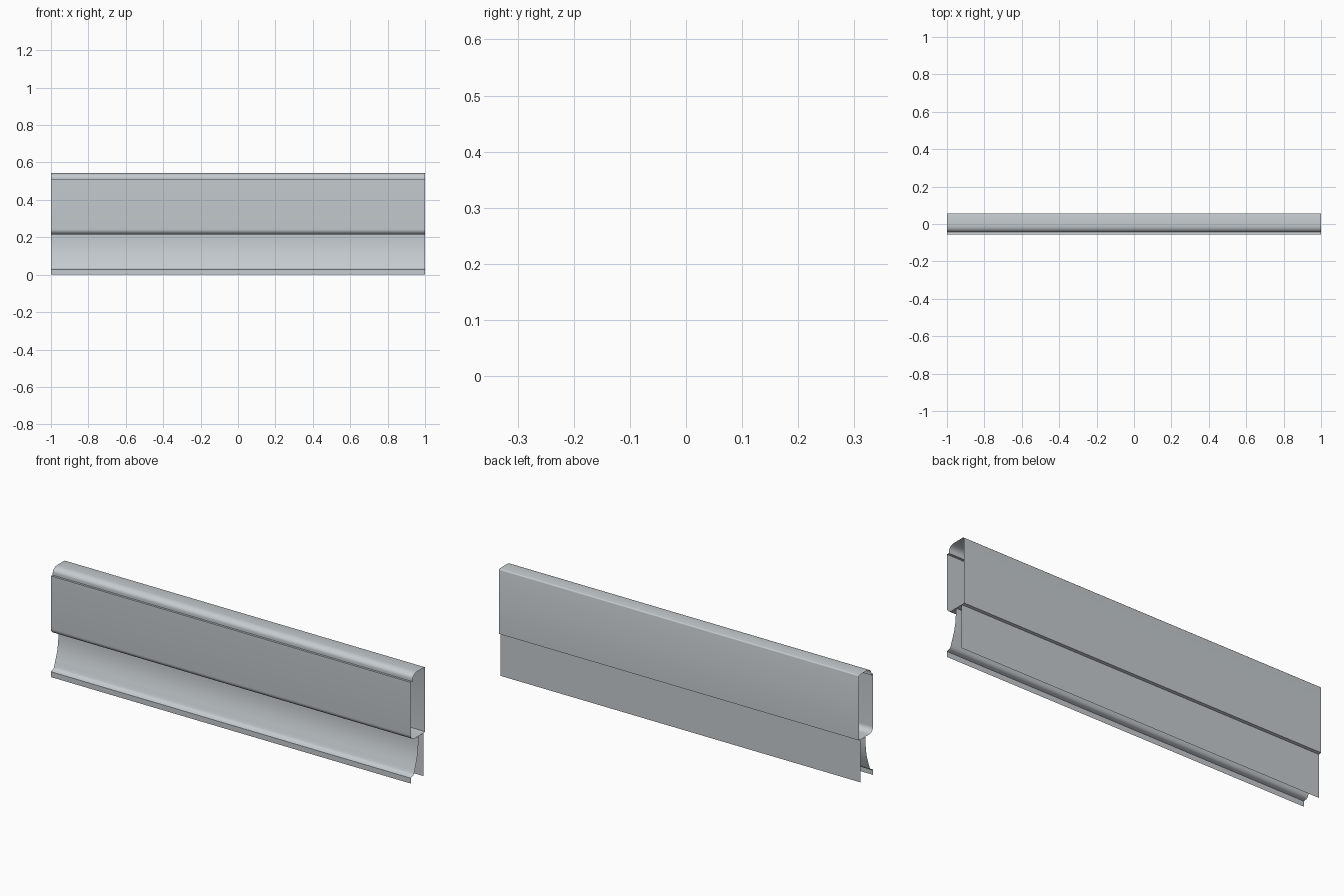
import bpy, bmesh, math

if "Cube" in bpy.data.objects:
    bpy.data.objects.remove(bpy.data.objects["Cube"])

steel = bpy.data.materials.new("light_grey_steel")
steel.diffuse_color = (0.56, 0.60, 0.63, 1)
steel.use_nodes = True
steel.node_tree.nodes["Principled BSDF"].inputs["Base Color"].default_value = steel.diffuse_color


def arc(cy, cz, ry, rz, a0, a1, n=8):
    """Points (y, z) on an elliptical arc, angles in degrees."""
    return [(cy + ry * math.cos(math.radians(a0 + (a1 - a0) * i / n)),
             cz + rz * math.sin(math.radians(a0 + (a1 - a0) * i / n)))
            for i in range(n + 1)]


def sheet(name, profile):
    """Thin open sheet: a (y, z) profile swept along x from -1 to 1."""
    bm = bmesh.new()
    rows = [[bm.verts.new((x, y, z)) for x in (-1, 1)] for y, z in profile]
    for a, b in zip(rows, rows[1:]):
        bm.faces.new((a[0], a[1], b[1], b[0]))
    mesh = bpy.data.meshes.new(name)
    bm.to_mesh(mesh)
    bm.free()
    mesh.materials.append(steel)
    ob = bpy.data.objects.new(name, mesh)
    bpy.context.collection.objects.link(ob)
    bpy.ops.object.select_all(action='DESELECT')
    ob.select_set(True)
    bpy.context.view_layer.objects.active = ob
    bpy.ops.object.shade_smooth_by_angle(angle=math.radians(35))
    return ob


# upper front panel with its rolled lower edge, running back as a shelf
sheet("upper_front_panel",
      [(0.042, 0.215), (0.0, 0.215)]
      + arc(-0.027, 0.243, 0.03, 0.028, 270, 180)
      + [(-0.057, 0.508), (-0.042, 0.506)])

# rounded top cap that folds down into the upper back panel
sheet("top_cap_and_back_panel",
      [(-0.042, 0.506)]
      + arc(-0.007, 0.518, 0.035, 0.025, 180, 90)
      + arc(0.051, 0.537, 0.006, 0.006, 90, 0, 3)
      + [(0.057, 0.217), (0.042, 0.215)])

# lower back panel, set in from the upper one
sheet("lower_back_panel", [(0.042, 0.215), (0.042, 0.0)])

# lower front skin: hollow sweep ending in a flared lip
sheet("lower_front_skin",
      [(0.003, 0.215), (0.003, 0.18), (0.0, 0.145), (-0.007, 0.11),
       (-0.017, 0.08), (-0.027, 0.053), (-0.031, 0.042), (-0.035, 0.035),
       (-0.042, 0.031), (-0.057, 0.027), (-0.057, 0.0)])
